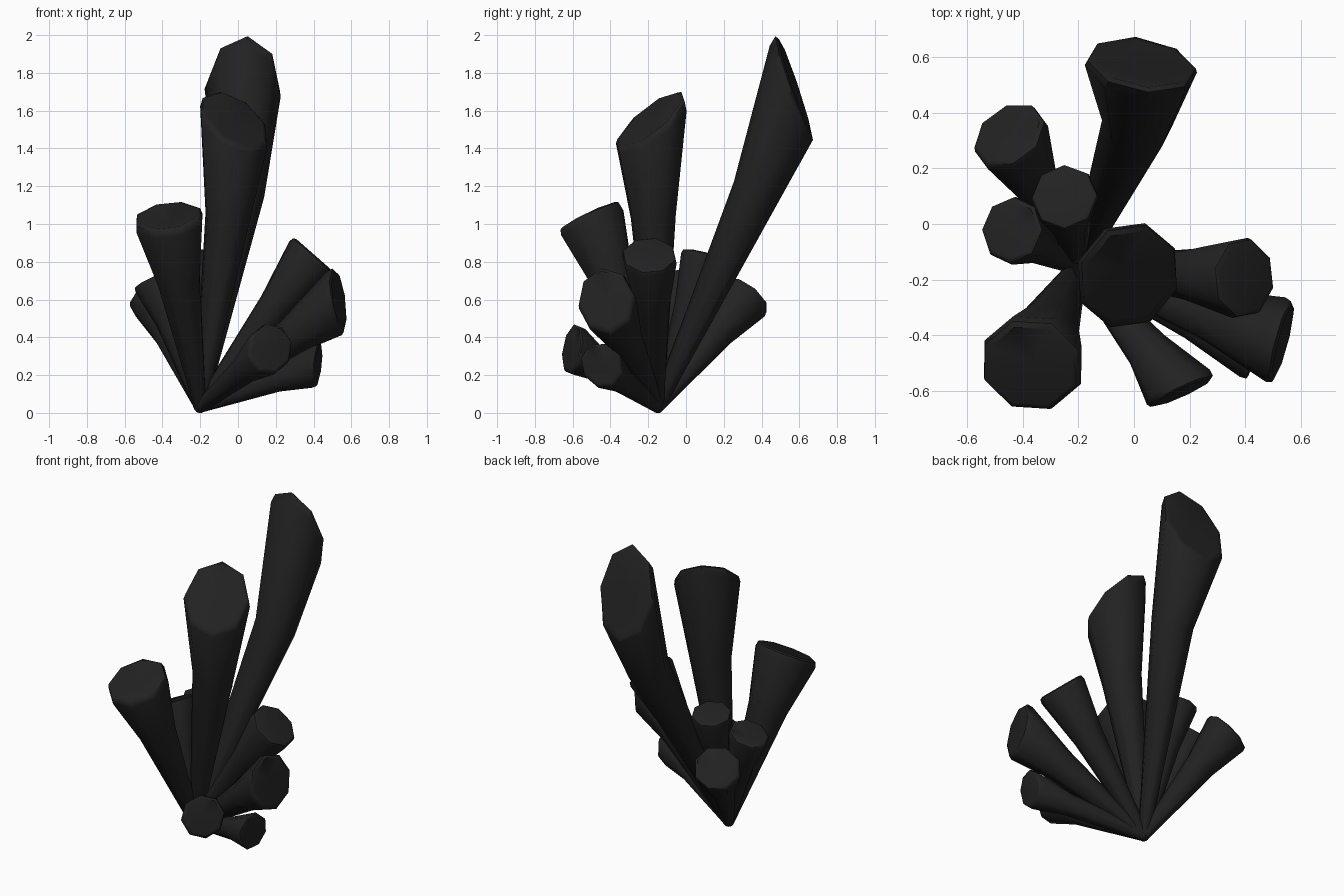
import bpy, bmesh, math
from mathutils import Vector

if "Cube" in bpy.data.objects:
    bpy.data.objects.remove(bpy.data.objects["Cube"], do_unlink=True)

stone = bpy.data.materials.new("charcoal stone")
stone.use_nodes = True
COLOR = (0.016, 0.016, 0.016, 1)
stone.diffuse_color = COLOR
bsdf = stone.node_tree.nodes["Principled BSDF"]
bsdf.inputs["Base Color"].default_value = COLOR
bsdf.inputs["Roughness"].default_value = 0.8

ROOT = Vector((-0.2, -0.15, 0.033))
SIDES = 8


def crystal(name, tip, normal, radius, bend=(0, 0, 0)):
    """Flared shaft from the shared root, cut by a tilted plane at the tip."""
    tip, normal = Vector(tip), Vector(normal).normalized()
    span = tip - ROOT
    axis = span.normalized()
    # first corner points to the highest end of the slanted cut
    u = axis * normal.dot(axis) - normal
    u = (u - axis * u.dot(axis)).normalized()
    v = axis.cross(u)
    bm = bmesh.new()

    def ring(centre, r, slant, drop=0.0):
        verts = []
        for i in range(SIDES):
            a = math.tau * i / SIDES
            off = (u * math.cos(a) + v * math.sin(a)) * r
            shift = -off.dot(normal) / axis.dot(normal) * slant
            verts.append(bm.verts.new(centre + off + axis * (shift - drop)))
        return verts

    waist = ROOT + span * 0.66 + Vector(bend)
    rings = [ring(ROOT, 0.024, 0, 0.025), ring(ROOT, 0.034, 0),
             ring(waist, radius * 0.63, 0.15),
             ring(tip, radius, 0.88, radius * 0.22),
             ring(tip, radius * 0.96, 1.04, radius * 0.05),
             ring(tip, radius * 0.85, 1.08)]
    for low, high in zip(rings, rings[1:]):
        for i in range(SIDES):
            j = (i + 1) % SIDES
            bm.faces.new((low[i], low[j], high[j], high[i]))
    bm.faces.new(rings[0][::-1])
    # dished end face
    centre = bm.verts.new(tip - normal * radius * 0.28)
    for i in range(SIDES):
        bm.faces.new((rings[-1][i], rings[-1][(i + 1) % SIDES], centre))
    bmesh.ops.recalc_face_normals(bm, faces=bm.faces)
    mesh = bpy.data.meshes.new(name)
    bm.to_mesh(mesh)
    bm.free()
    mesh.materials.append(stone)
    obj = bpy.data.objects.new(name, mesh)
    bpy.context.collection.objects.link(obj)
    bpy.ops.object.select_all(action='DESELECT')
    obj.select_set(True)
    bpy.context.view_layer.objects.active = obj
    bpy.ops.object.shade_smooth_by_angle(angle=math.radians(48))


# name, centre of the cut end, direction the cut faces, end radius, waist offset
crystal("tall_back_crystal", (0.03, 0.575, 1.735), (0.1, 0.93, 0.35), 0.203, (0.06, 0.035, 0))
crystal("centre_crystal", (-0.018, -0.185, 1.555), (0.45, -0.62, 0.9), 0.196, (0.025, 0, 0))
crystal("front_right_crystal", (-0.37, -0.51, 1.045), (-0.12, -0.42, 0.9), 0.19)
crystal("left_upper_crystal", (0.4, -0.195, 0.84), (0.65, 0, 0.75), 0.148)
crystal("left_lower_crystal", (0.535, -0.425, 0.6), (0.95, -0.25, 0.15), 0.158)
crystal("front_small_crystal", (0.175, -0.605, 0.345), (0.42, -0.9, 0.15), 0.128)
crystal("left_small_crystal", (0.425, -0.45, 0.255), (0.95, -0.2, -0.1), 0.112)
crystal("back_right_crystal", (-0.45, 0.325, 0.625), (-0.4, 0.55, 0.7), 0.143)
crystal("back_small_crystal", (-0.25, 0.1, 0.84), (-0.1, 0.25, 0.95), 0.122)
crystal("right_small_crystal", (-0.44, -0.02, 0.715), (-0.4, 0.1, 0.9), 0.122)
